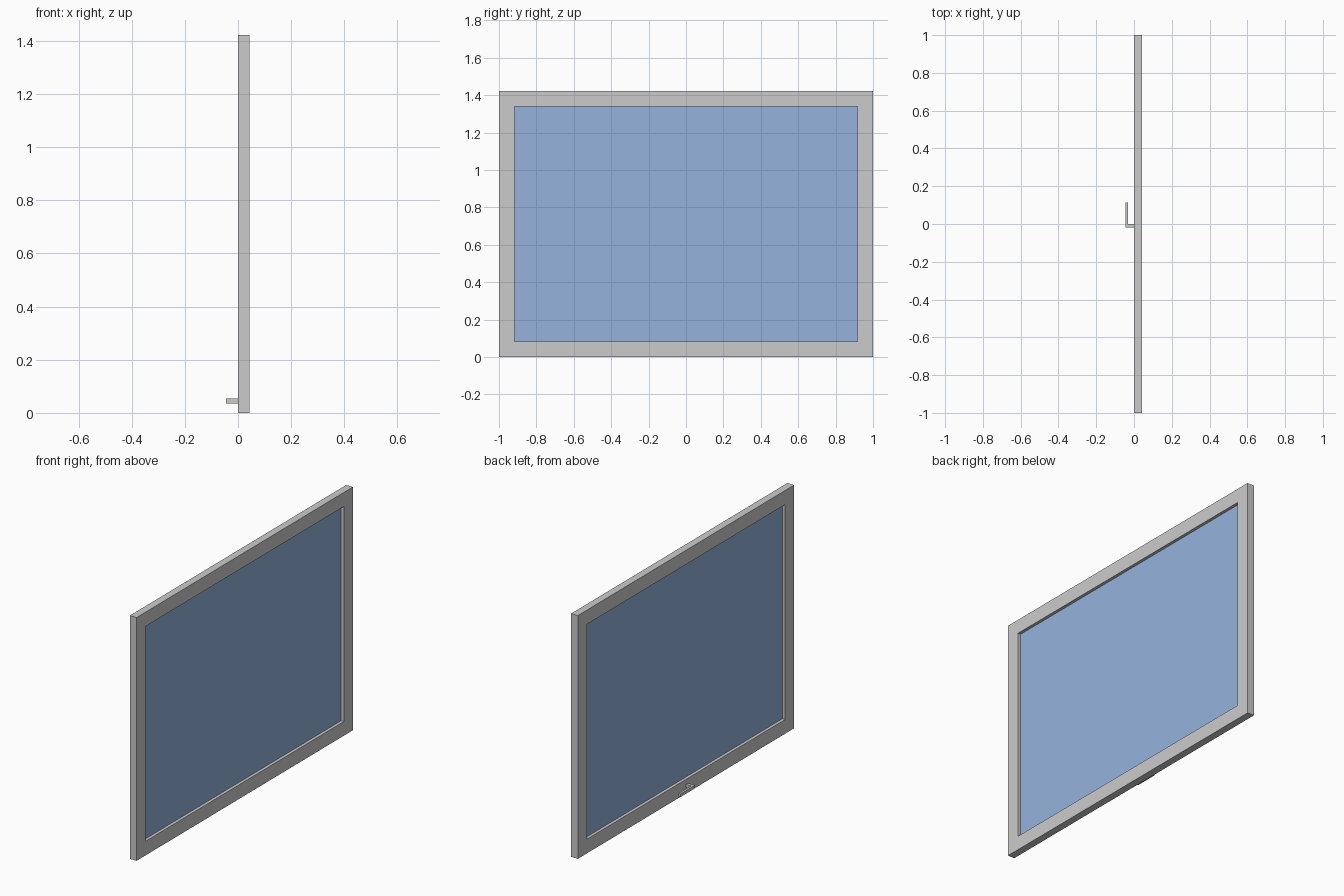
import bpy, bmesh

if "Cube" in bpy.data.objects:
    bpy.data.objects.remove(bpy.data.objects["Cube"])


def extrude_profile(name, points, offset):
    """Closed outline extruded along a vector."""
    bm = bmesh.new()
    face = bm.faces.new([bm.verts.new(p) for p in points])
    top = bmesh.ops.extrude_face_region(bm, geom=[face])["geom"]
    bmesh.ops.translate(bm, vec=offset, verts=[v for v in top if isinstance(v, bmesh.types.BMVert)])
    bmesh.ops.recalc_face_normals(bm, faces=bm.faces)
    mesh = bpy.data.meshes.new(name)
    bm.to_mesh(mesh)
    bm.free()
    obj = bpy.data.objects.new(name, mesh)
    bpy.context.collection.objects.link(obj)
    return obj


def rect(x, half_y, z0, z1):
    return [(x, -half_y, z0), (x, half_y, z0), (x, half_y, z1), (x, -half_y, z1)]


HEIGHT, DEPTH, BORDER = 1.423, 0.0435, 0.083

# Window frame: rectangular ring, bridged from outer and inner loops
bm = bmesh.new()
loops = []
for x, inset in ((0, 0), (DEPTH, 0), (DEPTH, BORDER), (0, BORDER)):
    loops.append([bm.verts.new(p) for p in rect(x, 1 - inset, inset, HEIGHT - inset)])
for i in range(4):
    a, b = loops[i], loops[(i + 1) % 4]
    for j in range(4):
        k = (j + 1) % 4
        bm.faces.new((a[j], a[k], b[k], b[j]))
bmesh.ops.recalc_face_normals(bm, faces=bm.faces)
mesh = bpy.data.meshes.new("window_frame")
bm.to_mesh(mesh)
bm.free()
bpy.context.collection.objects.link(bpy.data.objects.new("window_frame", mesh))

# Glass pane, recessed from both sides
pane = extrude_profile("glass_pane",
                       rect(DEPTH / 2 - 0.004, 1 - BORDER, BORDER, HEIGHT - BORDER),
                       (0.008, 0, 0))
glass = bpy.data.materials.new("glass")
glass.diffuse_color = (0.30, 0.45, 0.72, 1)
glass.use_nodes = True
glass.node_tree.nodes["Principled BSDF"].inputs["Base Color"].default_value = glass.diffuse_color
pane.data.materials.append(glass)

# L-shaped handle on the bottom rail
extrude_profile("handle",
                [(x, y, 0.036) for x, y in ((0, -0.018), (0, 0), (-0.033, 0),
                                            (-0.033, 0.115), (-0.0455, 0.115),
                                            (-0.0455, -0.018))],
                (0, 0, 0.018))
